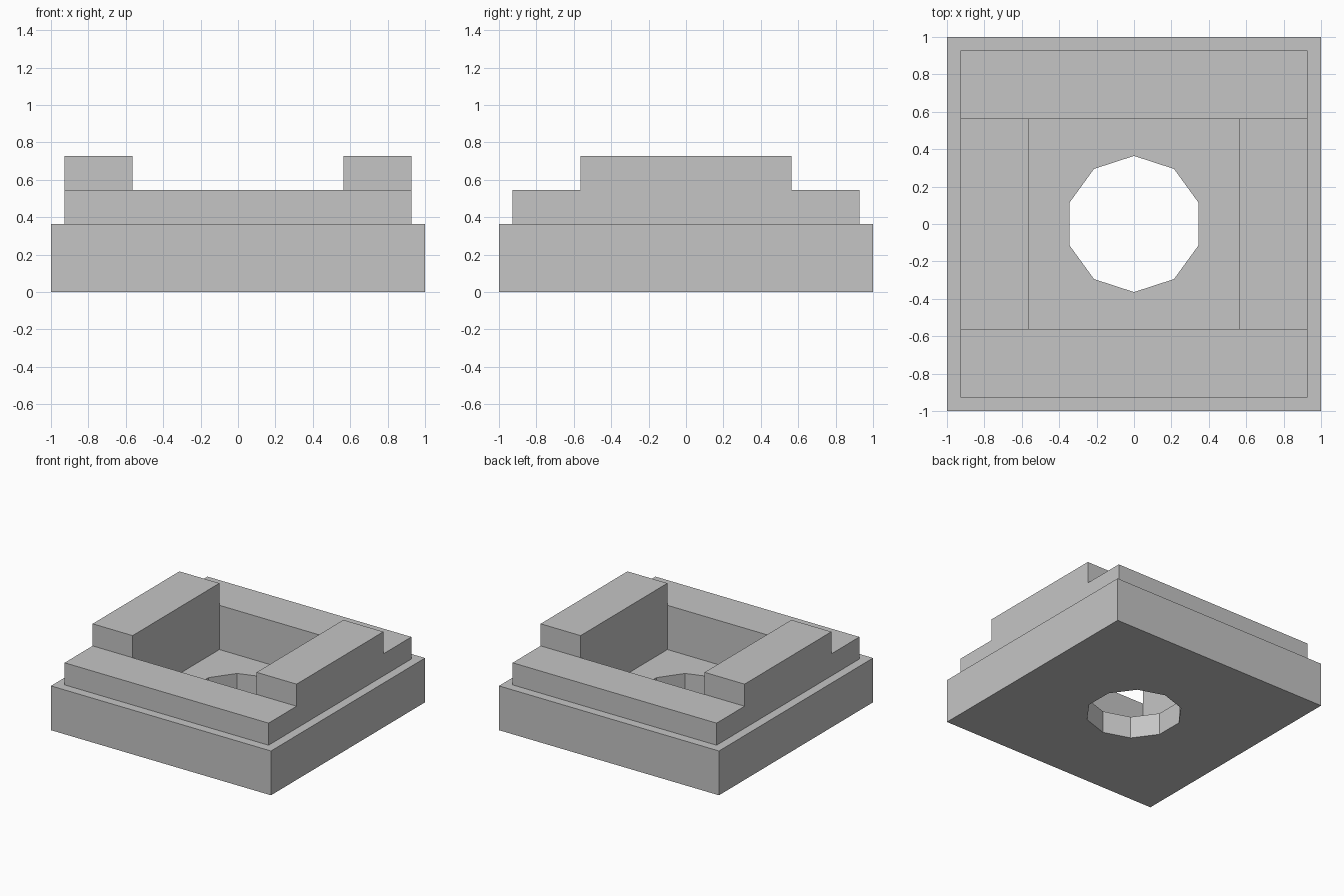
import bpy
from math import pi

if "Cube" in bpy.data.objects:
    bpy.data.objects.remove(bpy.data.objects["Cube"])

# Key sizes: half widths and heights
BASE, RIM, POCKET, HOLE = 1.0, 0.927, 0.5636, 0.364
FLOOR_Z, BASE_Z, RIM_Z, RAIL_Z = 0.182, 0.364, 0.5455, 0.727

grey = bpy.data.materials.new("plain_grey")
grey.use_nodes = True
colour = (0.56, 0.56, 0.56, 1)
grey.diffuse_color = colour
grey.node_tree.nodes["Principled BSDF"].inputs["Base Color"].default_value = colour


def block(name, half_x, half_y, z0, z1):
    """Centred box between two heights."""
    bpy.ops.mesh.primitive_cube_add(size=2, location=(0, 0, (z0 + z1) / 2))
    ob = bpy.context.object
    ob.name = name
    ob.scale = (half_x, half_y, (z1 - z0) / 2)
    bpy.ops.object.transform_apply(location=True, rotation=True, scale=True)
    ob.data.materials.append(grey)
    return ob


def combine(target, tool, operation):
    """Apply a boolean and discard the tool."""
    tool.hide_render = True
    mod = target.modifiers.new(operation.lower(), 'BOOLEAN')
    mod.operation, mod.solver, mod.object = operation, 'EXACT', tool
    bpy.context.view_layer.objects.active = target
    bpy.ops.object.modifier_apply(modifier=mod.name)
    bpy.data.objects.remove(tool)


# Stepped body: base slab, raised rim and the higher band for the side rails
body = block("socket_base", BASE, BASE, 0, BASE_Z)
combine(body, block("rim", RIM, RIM, FLOOR_Z, RIM_Z), 'UNION')
combine(body, block("side_rails", RIM, POCKET, FLOOR_Z, RAIL_Z), 'UNION')

# Square pocket, which also splits the band into two rails
combine(body, block("pocket_cutter", POCKET, POCKET, FLOOR_Z, 1), 'DIFFERENCE')

# Ten-sided through hole with a corner facing the front
bpy.ops.mesh.primitive_cylinder_add(vertices=10, radius=HOLE, depth=1)
drill = bpy.context.object
drill.name = "hole_cutter"
drill.data.materials.append(grey)
combine(body, drill, 'DIFFERENCE')
